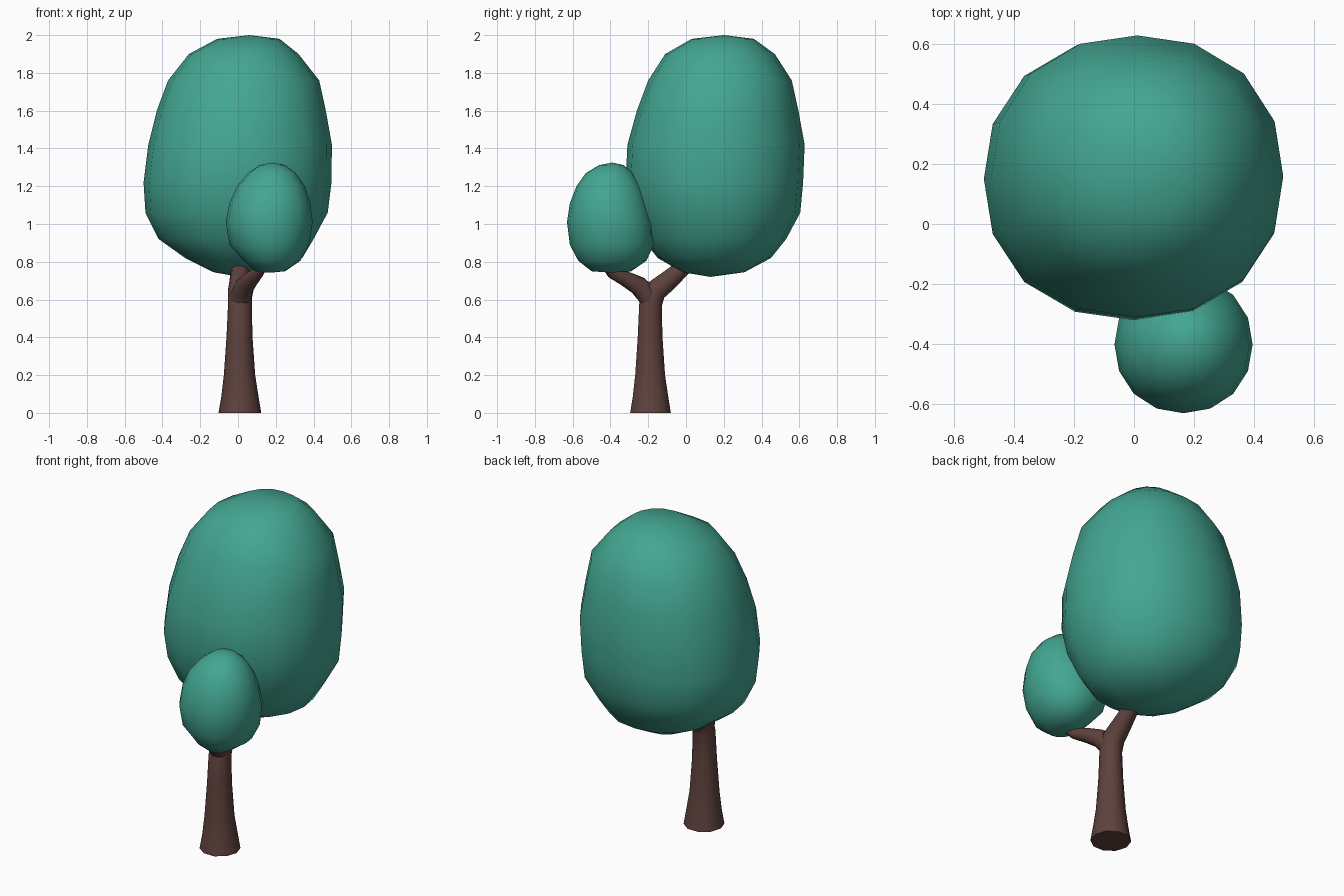
import bpy, bmesh, math
from mathutils import Vector

if "Cube" in bpy.data.objects:
    bpy.data.objects.remove(bpy.data.objects["Cube"])


def material(name, rgb):
    m = bpy.data.materials.new(name)
    m.diffuse_color = (*rgb, 1)
    m.use_nodes = True
    m.node_tree.nodes["Principled BSDF"].inputs["Base Color"].default_value = m.diffuse_color
    return m


GREEN = material("leaf green", (0.056, 0.38, 0.285))
BROWN = material("bark brown", (0.112, 0.054, 0.046))


def loft(name, rings, mat, bottom=None, top=None, angle=75):
    """Skin a list of point rings; ends close to a pole point or a flat cap."""
    bm = bmesh.new()
    loops = [[bm.verts.new(p) for p in r] for r in rings]
    n = len(loops[0])
    for a, b in zip(loops, loops[1:]):
        for i in range(n):
            j = (i + 1) % n
            bm.faces.new((a[i], a[j], b[j], b[i]))
    for loop, pole in ((loops[0], bottom), (loops[-1], top)):
        if pole is None:
            bm.faces.new(loop)
        else:
            v = bm.verts.new(pole)
            for i in range(n):
                bm.faces.new((loop[i], loop[(i + 1) % n], v))
    bmesh.ops.recalc_face_normals(bm, faces=bm.faces)
    me = bpy.data.meshes.new(name)
    bm.to_mesh(me)
    bm.free()
    me.materials.append(mat)
    ob = bpy.data.objects.new(name, me)
    bpy.context.collection.objects.link(ob)
    bpy.ops.object.select_all(action='DESELECT')
    ob.select_set(True)
    bpy.context.view_layer.objects.active = ob
    bpy.ops.object.shade_smooth_by_angle(angle=math.radians(angle))
    return ob


def crown(name, levels, bottom, top, n=16, power=2.2):
    """Rounded foliage from levels of (z, xmin, xmax, ymin, ymax)."""
    rings = []
    for z, x0, x1, y0, y1 in levels:
        ring = []
        for i in range(n):
            a = 2 * math.pi * i / n
            c, s = math.cos(a), math.sin(a)
            r = (abs(c) ** power + abs(s) ** power) ** (-1 / power)
            ring.append(((x0 + x1) / 2 + (x1 - x0) / 2 * r * c,
                         (y0 + y1) / 2 + (y1 - y0) / 2 * r * s, z))
        rings.append(ring)
    return loft(name, rings, GREEN, bottom, top)


def limb(name, path, n=10):
    """Tapered tube along (x, y, z, radius) points."""
    pts = [Vector(p[:3]) for p in path]
    rings = []
    for i, p in enumerate(pts):
        t = pts[min(i + 1, len(pts) - 1)] - pts[max(i - 1, 0)]
        t = Vector((0, 0, 1)) if i == 0 and p.z == 0 else t.normalized()
        u = Vector((1, 0, 0))
        u = (u - t * u.dot(t)).normalized()
        v = t.cross(u)
        rings.append([p + path[i][3] * (u * math.cos(2 * math.pi * k / n) +
                                        v * math.sin(2 * math.pi * k / n))
                      for k in range(n)])
    return loft(name, rings, BROWN, angle=60)


# Large crown
crown("large_crown", [
    (0.745, -0.13, 0.16, -0.02, 0.31),
    (0.82, -0.28, 0.34, -0.15, 0.45),
    (0.92, -0.42, 0.40, -0.23, 0.53),
    (1.06, -0.49, 0.475, -0.285, 0.605),
    (1.22, -0.50, 0.495, -0.32, 0.62),
    (1.42, -0.475, 0.497, -0.31, 0.628),
    (1.60, -0.43, 0.465, -0.26, 0.595),
    (1.76, -0.37, 0.43, -0.20, 0.56),
    (1.90, -0.26, 0.32, -0.11, 0.47),
    (1.98, -0.11, 0.22, 0.03, 0.36),
], (0.01, 0.13, 0.72), (0.06, 0.20, 2.0))

# Small crown
crown("small_crown", [
    (0.75, 0.09, 0.25, -0.50, -0.29),
    (0.805, 0.03, 0.33, -0.57, -0.21),
    (0.89, -0.045, 0.375, -0.615, -0.17),
    (1.01, -0.065, 0.395, -0.63, -0.172),
    (1.11, -0.045, 0.383, -0.615, -0.20),
    (1.20, -0.005, 0.355, -0.58, -0.235),
    (1.27, 0.055, 0.305, -0.53, -0.28),
    (1.312, 0.115, 0.25, -0.46, -0.33),
], (0.17, -0.395, 0.742), (0.18, -0.39, 1.325), power=2.1)

# Trunk that bends into the rear branch
limb("trunk", [
    (0.01, -0.188, 0.0, 0.113), (0.01, -0.188, 0.09, 0.098),
    (0.008, -0.19, 0.2, 0.083), (0.008, -0.19, 0.4, 0.069),
    (0.01, -0.188, 0.57, 0.063), (0.01, -0.165, 0.645, 0.064),
    (0.01, -0.10, 0.695, 0.056), (0.01, -0.02, 0.765, 0.046),
    (0.01, 0.06, 0.84, 0.04)])

# Front branch
limb("front_branch", [
    (0.01, -0.175, 0.55, 0.052), (0.015, -0.20, 0.62, 0.06),
    (0.035, -0.25, 0.672, 0.053), (0.07, -0.32, 0.71, 0.042),
    (0.105, -0.39, 0.742, 0.032), (0.14, -0.43, 0.79, 0.025)])
